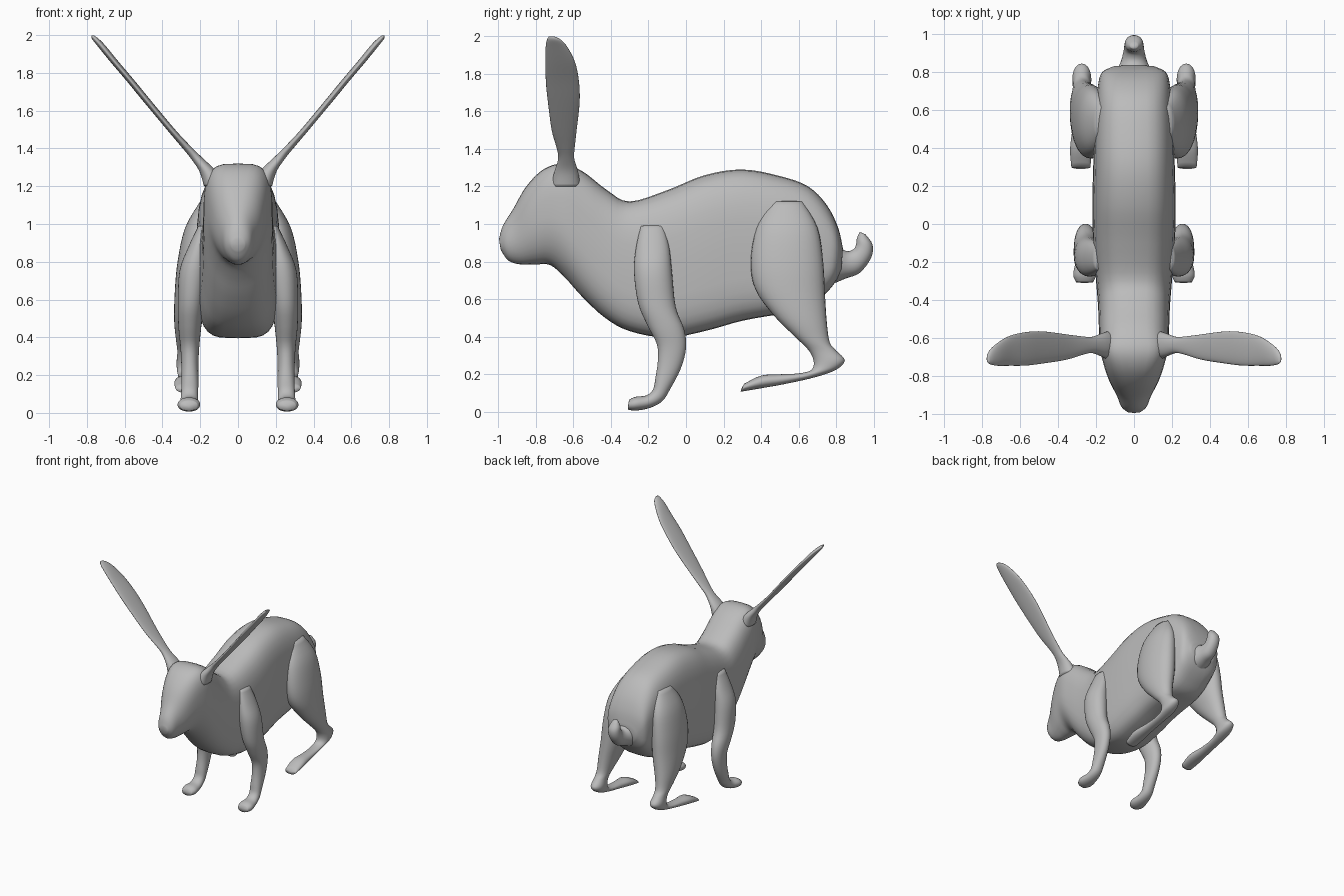
import bpy, bmesh, math

fur = bpy.data.materials.new("grey fur")
fur.diffuse_color = (0.5, 0.5, 0.5, 1)
SEG, SUB = 32, 4


def spline(a, b, c, d, t):
    return tuple(0.5 * (2 * q + (r - p) * t + (2 * p - 5 * q + 4 * r - s) * t * t
                        + (3 * q - p - 3 * r + s) * t ** 3) for p, q, r, s in zip(a, b, c, d))


def smooth_path(st):
    out = []
    for i in range(len(st) - 1):
        a, d = st[max(i - 1, 0)], st[min(i + 2, len(st) - 1)]
        out += [spline(a, st[i], st[i + 1], d, k / SUB) for k in range(SUB)]
    return out + [tuple(st[-1])]


# Loft rings between two side-view edge points:
# station = (y1, z1, y2, z2, x centre, half width, roundness of edge 1, of edge 2)
def loft(name, stations, mirror=False):
    st = [tuple(s) + (2.1, 2.1) if len(s) == 6 else tuple(s) for s in stations]
    bm = bmesh.new()
    rings = []
    for y1, z1, y2, z2, xc, w, n1, n2 in smooth_path(st):
        cy, cz, ay, az = (y1 + y2) / 2, (z1 + z2) / 2, (y1 - y2) / 2, (z1 - z2) / 2
        ring = []
        for k in range(SEG):
            t = math.tau * k / SEG
            c, s = math.cos(t), math.sin(t)
            e = 2 / (n1 if s > 0 else n2)
            u = math.copysign(abs(c) ** e, c)
            v = math.copysign(abs(s) ** e, s)
            ring.append(bm.verts.new((xc + w * u, cy + ay * v, cz + az * v)))
        rings.append(ring)
    for a, b in zip(rings, rings[1:]):
        for k in range(SEG):
            j = (k + 1) % SEG
            bm.faces.new((a[k], a[j], b[j], b[k]))
    # domed end caps
    for ring, inner in ((rings[0], rings[1]), (rings[-1], rings[-2])):
        mid = sum((v.co for v in ring[1:]), ring[0].co.copy()) / SEG
        prev = sum((v.co for v in inner[1:]), inner[0].co.copy()) / SEG
        tip = bm.verts.new(mid + (mid - prev) * 0.2)
        for k in range(SEG):
            bm.faces.new((ring[k], ring[(k + 1) % SEG], tip))
    bmesh.ops.recalc_face_normals(bm, faces=bm.faces)
    for f in bm.faces:
        f.smooth = True
    me = bpy.data.meshes.new(name)
    bm.to_mesh(me)
    bm.free()
    me.materials.append(fur)
    ob = bpy.data.objects.new(name, me)
    bpy.context.collection.objects.link(ob)
    if mirror:
        ob.modifiers.new("mirror", 'MIRROR')
    return ob


# Head, neck and trunk from nose to rump
loft("body", [
    (-.995, .92, -.985, .86, 0, .035, 2, 2),
    (-.975, .99, -.945, .805, 0, .068, 2, 2),
    (-.92, 1.08, -.88, .785, 0, .092, 2.2, 2),
    (-.85, 1.2, -.80, .785, 0, .13, 2.6, 2),
    (-.76, 1.29, -.72, .78, 0, .16, 3.2, 2),
    (-.66, 1.32, -.64, .71, 0, .18, 3.8, 2.1),
    (-.55, 1.28, -.55, .61, 0, .185, 3.2, 2.5),
    (-.42, 1.18, -.43, .50, 0, .19, 3, 3),
    (-.3, 1.12, -.3, .43, 0, .20, 3, 3.6),
    (-.1, 1.18, -.1, .395, 0, .215, 3, 4),
    (.1, 1.26, .1, .43, 0, .22, 3, 4),
    (.3, 1.29, .3, .485, 0, .215, 3, 4),
    (.5, 1.255, .5, .52, 0, .21, 3, 4),
    (.65, 1.2, .62, .54, 0, .20, 3, 3.5),
    (.75, 1.1, .71, .6, 0, .19, 3, 3),
    (.81, .98, .78, .67, 0, .17, 3, 3),
    (.835, .87, .825, .74, 0, .11)])

# Upturned tail
loft("tail", [
    (.78, .90, .78, .68, 0, .11), (.85, .857, .85, .71, 0, .072),
    (.89, .865, .925, .74, 0, .056), (.905, .89, .985, .82, 0, .05),
    (.91, .925, .993, .89, 0, .044), (.925, .957, .955, .945, 0, .02)])

# Ears: thin blades leaning outward
loft("ear", [
    (-.72, 1.2, -.56, 1.2, .12, .06), (-.70, 1.28, -.575, 1.28, .16, .045),
    (-.68, 1.35, -.595, 1.35, .22, .032), (-.69, 1.41, -.592, 1.41, .275, .026),
    (-.715, 1.5, -.582, 1.5, .355, .022), (-.735, 1.65, -.566, 1.65, .48, .022),
    (-.746, 1.76, -.57, 1.76, .57, .022), (-.747, 1.86, -.59, 1.86, .655, .022),
    (-.747, 1.94, -.63, 1.94, .72, .022), (-.74, 1.98, -.665, 1.98, .755, .018),
    (-.73, 1.998, -.70, 1.998, .769, .007)], True)

# Front legs with paws
loft("front_leg", [
    (-.24, .99, -.12, .99, .185, .025), (-.265, .88, -.09, .88, .21, .052),
    (-.277, .75, -.075, .75, .235, .075), (-.255, .58, -.055, .56, .25, .068),
    (-.205, .46, -.01, .44, .255, .06), (-.155, .36, .0, .34, .255, .05),
    (-.15, .27, -.028, .23, .255, .045), (-.163, .18, -.085, .12, .255, .045),
    (-.175, .12, -.125, .058, .257, .045), (-.21, .088, -.19, .022, .258, .05),
    (-.27, .08, -.265, .007, .26, .06), (-.303, .065, -.31, .012, .26, .045)], True)

# Hind legs: thigh, hock and long foot
loft("hind_leg", [
    (.45, 1.12, .62, 1.12, .16, .04), (.375, .98, .70, .98, .20, .08),
    (.345, .8, .73, .8, .225, .095), (.37, .65, .74, .62, .24, .095),
    (.47, .51, .75, .47, .262, .076), (.58, .4, .765, .37, .272, .056),
    (.655, .325, .80, .325, .275, .046), (.68, .265, .845, .275, .275, .05),
    (.665, .222, .80, .225, .275, .048), (.60, .205, .69, .185, .277, .04),
    (.5, .2, .52, .147, .28, .044), (.4, .193, .39, .124, .28, .057),
    (.31, .15, .29, .107, .28, .05)], True)
